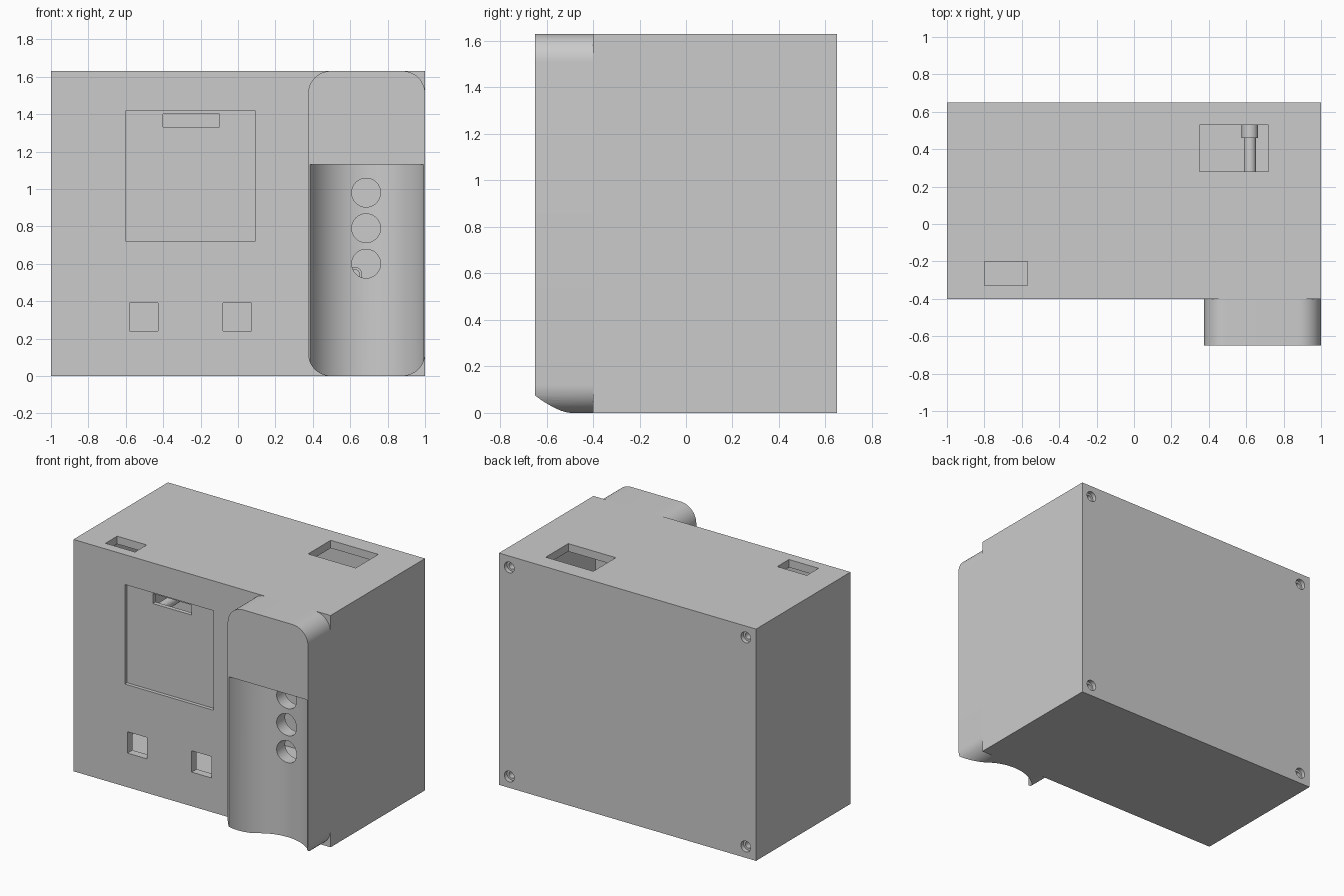
import bpy, bmesh, math
from mathutils import Matrix, Vector

if "Cube" in bpy.data.objects:
    bpy.data.objects.remove(bpy.data.objects["Cube"])

mat = bpy.data.materials.new("light grey plastic")
mat.diffuse_color = (0.6, 0.6, 0.6, 1)
mat.use_nodes = True
mat.node_tree.nodes["Principled BSDF"].inputs["Base Color"].default_value = mat.diffuse_color


def finish(bm, name):
    bmesh.ops.recalc_face_normals(bm, faces=bm.faces)
    me = bpy.data.meshes.new(name)
    bm.to_mesh(me)
    bm.free()
    ob = bpy.data.objects.new(name, me)
    bpy.context.collection.objects.link(ob)
    me.materials.append(mat)
    return ob


def box(name, x0, x1, y0, y1, z0, z1):
    bm = bmesh.new()
    bmesh.ops.create_cube(bm, size=1)
    for v in bm.verts:
        v.co = Vector(((x0 + x1) / 2 + v.co.x * (x1 - x0),
                       (y0 + y1) / 2 + v.co.y * (y1 - y0),
                       (z0 + z1) / 2 + v.co.z * (z1 - z0)))
    return finish(bm, name)


def rod(name, x, z, r, y0, y1, seg=48):
    """Cylinder lying along y."""
    bm = bmesh.new()
    m = Matrix.Translation((x, (y0 + y1) / 2, z)) @ Matrix.Rotation(math.pi / 2, 4, 'X')
    bmesh.ops.create_cone(bm, cap_ends=True, segments=seg, radius1=r, radius2=r,
                          depth=y1 - y0, matrix=m)
    return finish(bm, name)


def select(ob):
    bpy.ops.object.select_all(action='DESELECT')
    ob.select_set(True)
    bpy.context.view_layer.objects.active = ob


def boolean(target, tool, op='DIFFERENCE', keep=False):
    mod = target.modifiers.new("bool", 'BOOLEAN')
    mod.operation = op
    mod.solver = 'EXACT'
    mod.object = tool
    select(target)
    bpy.ops.object.modifier_apply(modifier=mod.name)
    if not keep:
        bpy.data.objects.remove(tool)


H = 1.63      # height
W = 0.055     # wall thickness

# hollow case
case = box("case", -1, 1, -0.40, 0.65, 0, H)
boolean(case, box("cavity", -1 + W, 1 - W, -0.40 + W, 0.65 - W, W, H - W))

# corner screw blocks and countersunk screw holes in the back
for x in (-0.92, 0.92):
    for z in (0.08, H - 0.08):
        boolean(case, box("screw_block", x - 0.06, x + 0.06, 0.3, 0.62, z - 0.06, z + 0.06), 'UNION')
        boolean(case, rod("screw_head", x, z, 0.038, 0.62, 0.7, 32))
        boolean(case, rod("screw_hole", x, z, 0.023, 0.4, 0.7, 32))

# screen recess, slot and two square windows in the front
boolean(case, box("screen_recess", -0.60, 0.09, -0.5, -0.375, 0.72, 1.42))
boolean(case, box("screen_slot", -0.40, -0.10, -0.5, -0.3, 1.33, 1.40))
for x in (-0.58, -0.08):
    boolean(case, box("square_window", x, x + 0.153, -0.5, -0.3, 0.24, 0.39))

# two openings in the top
boolean(case, box("large_opening", 0.35, 0.72, 0.28, 0.53, 1.5, 1.7))
boolean(case, box("small_opening", -0.80, -0.57, -0.33, -0.20, 1.5, 1.7))

# raised front column with rounded corners
bm = bmesh.new()
x0, x1, r, n = 0.375, 1.0, 0.12, 12
ring = []
for cx, cz, a0 in ((x1 - r, H - r, 0), (x0 + r, H - r, 90), (x0 + r, r, 180), (x1 - r, r, 270)):
    for i in range(n + 1):
        a = math.radians(a0 + 90 * i / n)
        ring.append(bm.verts.new((cx + r * math.cos(a), -0.65, cz + r * math.sin(a))))
face = bm.faces.new(ring)
ext = bmesh.ops.extrude_face_region(bm, geom=[face], use_keep_orig=True)
bmesh.ops.translate(bm, vec=(0, 0.25, 0),
                    verts=[g for g in ext["geom"] if isinstance(g, bmesh.types.BMVert)])
column = finish(bm, "front_column")

# hollow channel in the column's lower part
bm = bmesh.new()
bmesh.ops.create_cone(bm, cap_ends=True, segments=128, radius1=0.32, radius2=0.32, depth=1.63,
                      matrix=Matrix.Translation((0.6875, -0.75, 1.13 - 0.815)))
boolean(column, finish(bm, "channel"))

# three round button holes
for z in (0.60, 0.79, 0.98):
    hole = rod("button_hole", 0.685, z, 0.077, -0.7, -0.3)
    boolean(column, hole, keep=True)
    boolean(case, hole)

# stepped board standoffs inside
parts = [case, column]
for x in (-0.62, 0.62):
    for z in (0.54, H - 0.54):
        parts.append(rod("standoff_base", x, z, 0.044, 0.46, 0.60, 32))
        parts.append(rod("standoff_pin", x, z, 0.033, 0.0, 0.46, 32))

for ob in parts:
    select(ob)
    bpy.ops.object.shade_smooth_by_angle(angle=math.radians(30))
